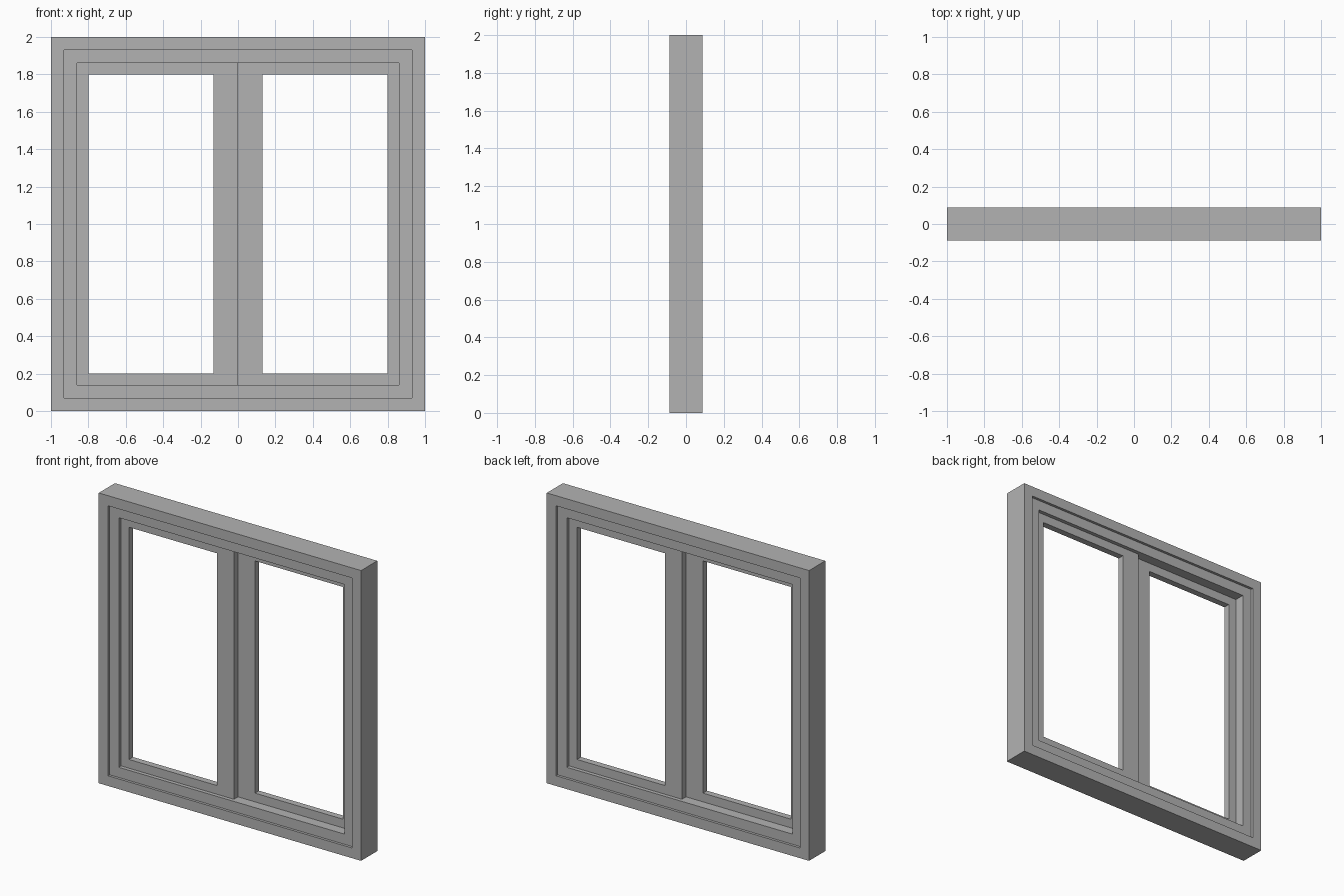
import bpy
import bmesh

cube = bpy.data.objects.get("Cube")
if cube:
    bpy.data.objects.remove(cube, do_unlink=True)

# Single painted finish
grey = bpy.data.materials.new("window grey")
grey.use_nodes = True
colour = (0.45, 0.45, 0.45, 1)
grey.diffuse_color = colour
grey.node_tree.nodes["Principled BSDF"].inputs["Base Color"].default_value = colour


def corners(rect):
    x0, x1, z0, z1 = rect
    return [(x0, z0), (x1, z0), (x1, z1), (x0, z1)]


def rectangular_frame(name, outer, inner, front, back):
    """Flat-sided frame between two rectangles (x0, x1, z0, z1), mitred at the corners."""
    bm = bmesh.new()
    loops = [[bm.verts.new((x, y, z)) for x, z in corners(rect)]
             for rect, y in ((outer, front), (inner, front), (inner, back), (outer, back))]
    for a, b in zip(loops, loops[1:] + loops[:1]):
        for i in range(4):
            j = (i + 1) % 4
            bm.faces.new((a[i], a[j], b[j], b[i]))
    bmesh.ops.recalc_face_normals(bm, faces=bm.faces)
    # Merge the mitred quads into clean flat rings
    mesh = bpy.data.meshes.new(name)
    bm.to_mesh(mesh)
    bm.free()
    mesh.materials.append(grey)
    obj = bpy.data.objects.new(name, mesh)
    bpy.context.collection.objects.link(obj)
    return obj


def centred(half):
    return (-half, half, 1 - half, 1 + half)


OUTER, STEP, REVEAL, GLASS = 1.0, 0.93, 0.86, 0.80
DEPTH, STEP_DEPTH, SASH = 0.088, 0.07, 0.044
STILE = 0.13

# Fixed frame with a shallow step on both faces
rectangular_frame("outer_frame", centred(OUTER), centred(STEP), -DEPTH, DEPTH)
rectangular_frame("inner_frame", centred(STEP), centred(REVEAL), -STEP_DEPTH, STEP_DEPTH)

# Two sliding sashes on neighbouring tracks, meeting at the middle
z_out = (1 - REVEAL, 1 + REVEAL)
z_in = (1 - GLASS, 1 + GLASS)
rectangular_frame("right_sash", (-REVEAL, 0, *z_out), (-GLASS, -STILE, *z_in), -SASH, 0)
rectangular_frame("left_sash", (0, REVEAL, *z_out), (STILE, GLASS, *z_in), 0, SASH)
